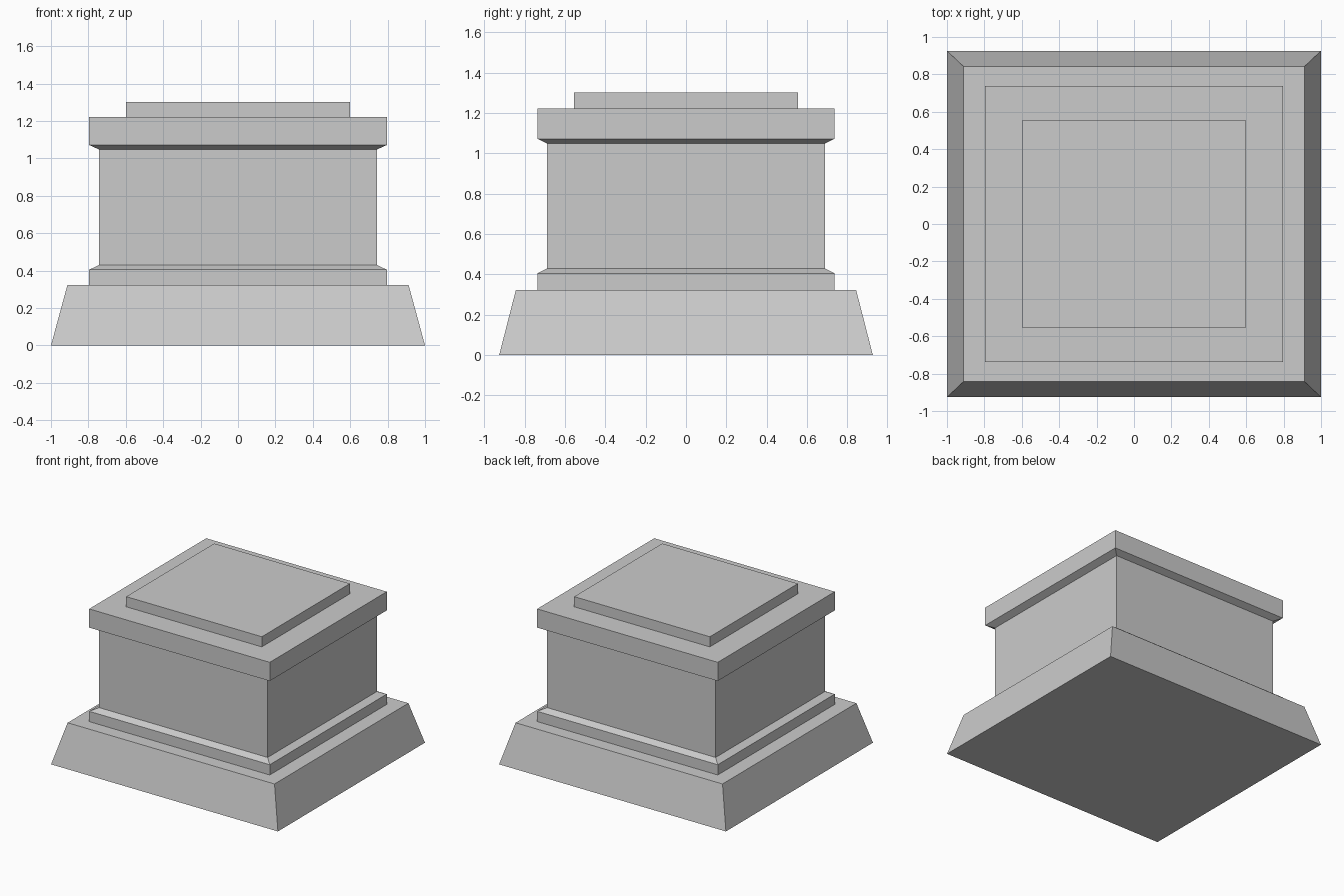
import bpy, bmesh

if "Cube" in bpy.data.objects:
    bpy.data.objects.remove(bpy.data.objects["Cube"])

# Profile from bottom to top: half width (x), half depth (y), height (z)
PROFILE = [
    (1.000, 0.926, 0.000),  # sloped base
    (0.912, 0.843, 0.323),
    (0.796, 0.737, 0.323),  # lower moulding
    (0.796, 0.737, 0.405),
    (0.743, 0.688, 0.430),  # main block
    (0.743, 0.688, 1.048),
    (0.796, 0.737, 1.072),  # cornice
    (0.796, 0.737, 1.221),
    (0.598, 0.554, 1.221),  # top slab
    (0.598, 0.554, 1.302),
]


def loft_rectangles(name, profile):
    """Skin a stack of rectangles into one closed, flat-shaded solid."""
    bm = bmesh.new()
    rings = [[bm.verts.new((sx * x, sy * y, z))
              for sx, sy in ((-1, -1), (1, -1), (1, 1), (-1, 1))]
             for x, y, z in profile]
    for low, high in zip(rings, rings[1:]):
        for i in range(4):
            j = (i + 1) % 4
            bm.faces.new((low[i], low[j], high[j], high[i]))
    bm.faces.new(rings[0][::-1])
    bm.faces.new(rings[-1])
    bmesh.ops.recalc_face_normals(bm, faces=bm.faces[:])
    mesh = bpy.data.meshes.new(name)
    bm.to_mesh(mesh)
    bm.free()
    obj = bpy.data.objects.new(name, mesh)
    bpy.context.collection.objects.link(obj)
    return obj


# Stepped pedestal
loft_rectangles("pedestal", PROFILE)
